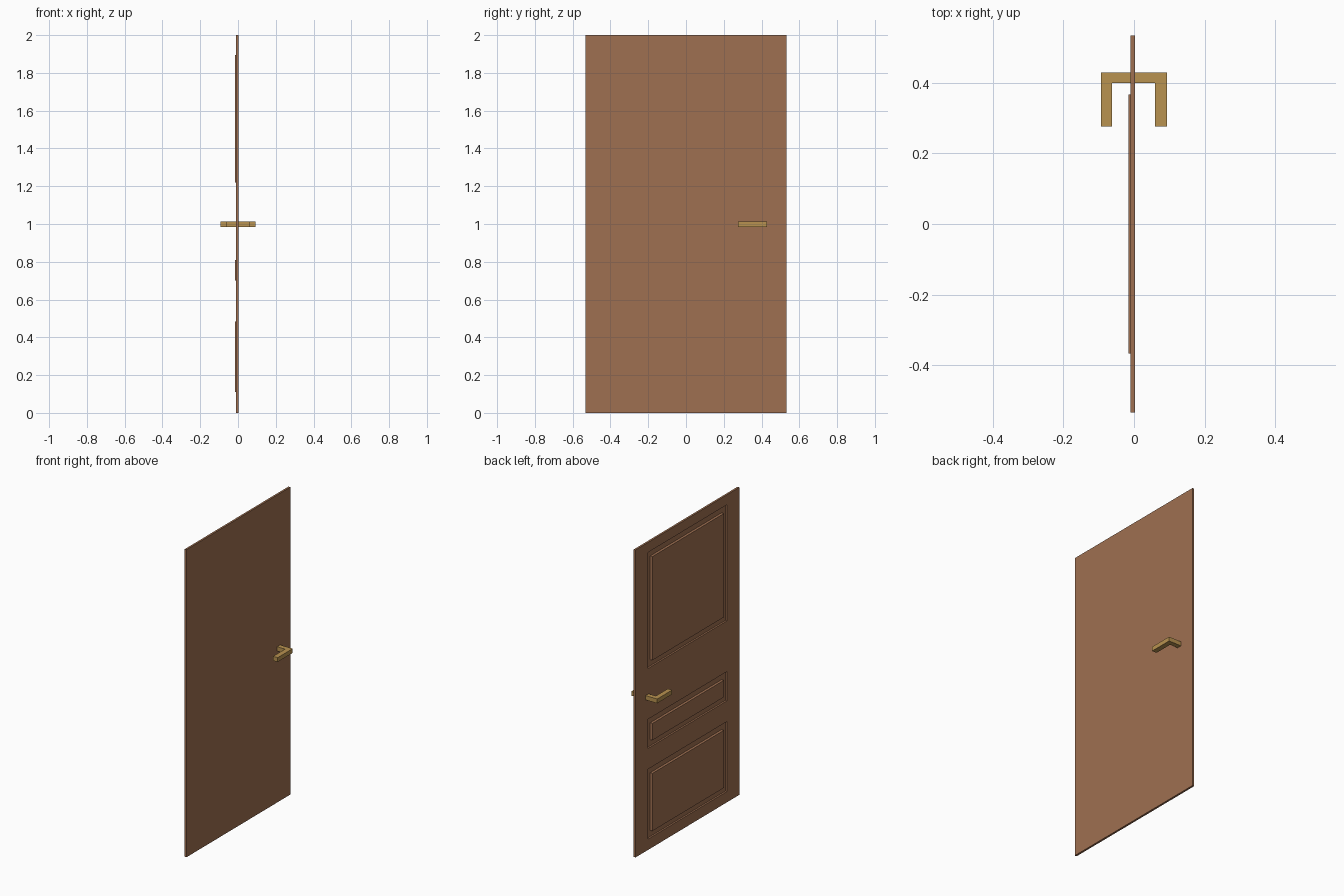
import bpy, bmesh

if "Cube" in bpy.data.objects:
    bpy.data.objects.remove(bpy.data.objects["Cube"])

FACE_X, BACK_X = -0.010, 0.003      # panelled side and plain side of the slab
FLOOR_X, PANEL_X = 0.001, -0.0155   # groove floor and raised panel top
GROOVE = 0.04


def material(name, colour):
    m = bpy.data.materials.new(name)
    m.diffuse_color = (*colour, 1)
    m.use_nodes = True
    m.node_tree.nodes["Principled BSDF"].inputs["Base Color"].default_value = m.diffuse_color
    return m


wood = material("brown wood", (0.345, 0.16, 0.082))
brass = material("brass", (0.479, 0.287, 0.08))


def finish(name, bm, mat):
    bmesh.ops.recalc_face_normals(bm, faces=bm.faces[:])
    mesh = bpy.data.meshes.new(name)
    bm.to_mesh(mesh)
    bm.free()
    mesh.materials.append(mat)
    obj = bpy.data.objects.new(name, mesh)
    bpy.context.collection.objects.link(obj)
    return obj


# Door slab: a grid of stiles and rails whose middle cells become panels
ys = [-0.533, -0.407, 0.407, 0.533]
zs = [0, 0.07, 0.525, 0.66, 0.85, 1.18, 1.935, 2]
bm = bmesh.new()
grid = [[bm.verts.new((FACE_X, y, z)) for z in zs] for y in ys]
panels = []
for i in range(len(ys) - 1):
    for j in range(len(zs) - 1):
        f = bm.faces.new((grid[i][j], grid[i][j + 1],
                          grid[i + 1][j + 1], grid[i + 1][j]))
        if i == 1 and j in (1, 3, 5):
            panels.append(f)
bm.normal_update()

# Slab edges and plain back
rim = [e for e in bm.edges if e.is_boundary]
ext = bmesh.ops.extrude_edge_only(bm, edges=rim)["geom"]
for v in ext:
    if isinstance(v, bmesh.types.BMVert):
        v.co.x = BACK_X
back = [e for e in ext if isinstance(e, bmesh.types.BMEdge) and e.is_boundary]
bmesh.ops.contextual_create(bm, geom=back)

# Sunken groove around each raised panel
for width, x in ((0.0002, FLOOR_X), (GROOVE, FLOOR_X), (0.0002, PANEL_X)):
    bmesh.ops.inset_individual(bm, faces=panels, thickness=width,
                               use_even_offset=True)
    for f in panels:
        for v in f.verts:
            v.co.x = x
finish("door_slab", bm, wood)

# Lever handles: one U-shaped bar passing through the slab
outline = [(-0.093, 0.275), (-0.062, 0.275), (-0.062, 0.398), (0.06, 0.398),
           (0.06, 0.275), (0.093, 0.275), (0.093, 0.429), (-0.093, 0.429)]
bm = bmesh.new()
base = bm.faces.new([bm.verts.new((x, y, 0.985)) for x, y in outline])
top = bmesh.ops.extrude_face_region(bm, geom=[base])["geom"]
bmesh.ops.translate(bm, vec=(0, 0, 0.028),
                    verts=[v for v in top if isinstance(v, bmesh.types.BMVert)])
finish("lever_handles", bm, brass)
